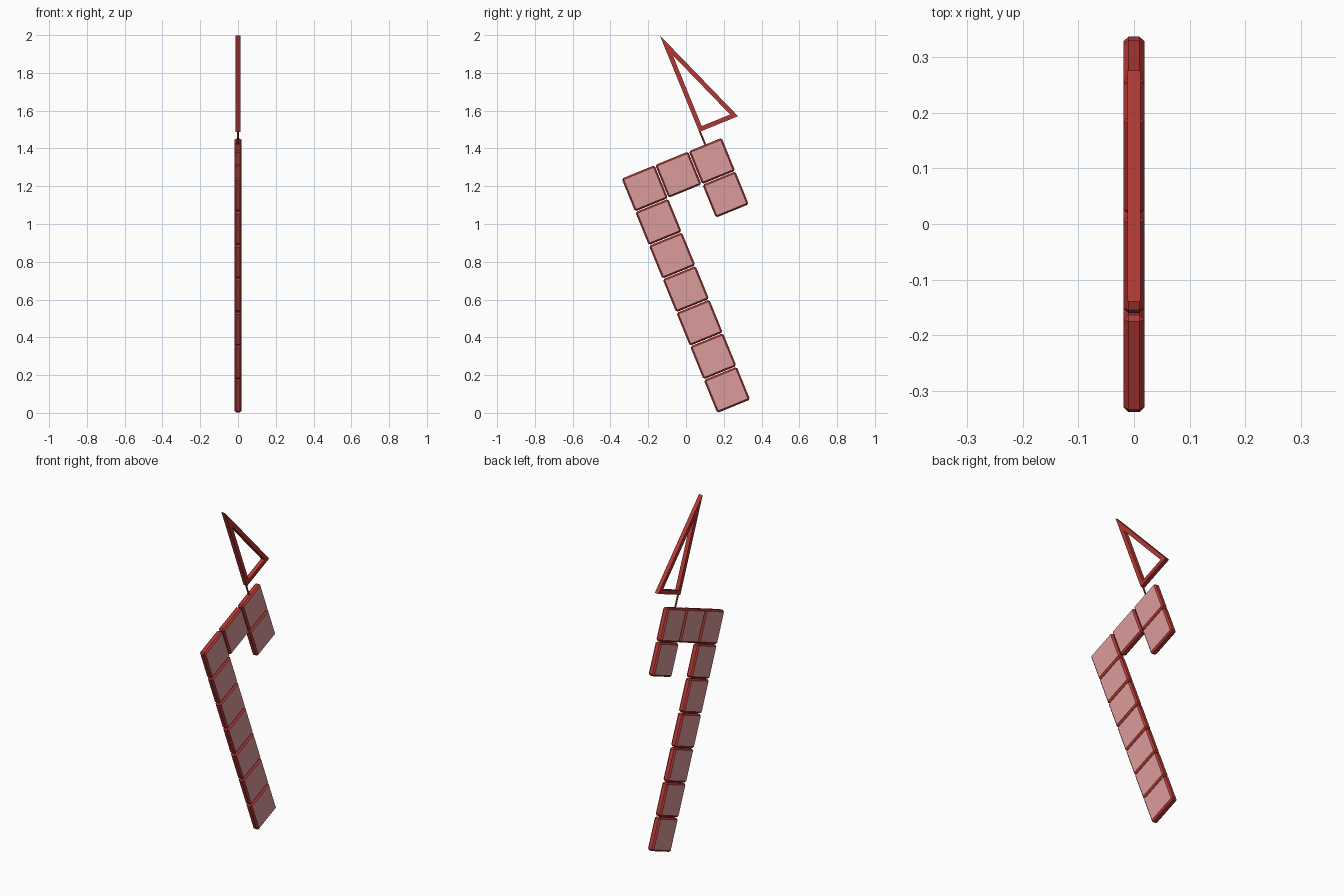
import bpy, bmesh, math
from mathutils import Vector, Matrix

if "Cube" in bpy.data.objects:
    bpy.data.objects.remove(bpy.data.objects["Cube"])

TILT = math.radians(22.2)
ROT = Matrix.Rotation(TILT, 4, 'X')
U = ROT @ Vector((0, 1, 0))   # across the tilted shape
V = ROT @ Vector((0, 0, 1))   # up the tilted shape
STEP = 0.192                  # tile spacing
HALF = 0.094                  # half tile width
THICK = 0.038
BEVEL = 0.009


def material(name, color):
    m = bpy.data.materials.new(name)
    m.diffuse_color = color
    m.use_nodes = True
    m.node_tree.nodes["Principled BSDF"].inputs["Base Color"].default_value = m.diffuse_color
    return m


red = material("red_frame", (0.45, 0.04, 0.035, 1))
pink = material("pale_red_panel", (0.72, 0.33, 0.33, 1))


def add(name, bm, loc, mats):
    bmesh.ops.recalc_face_normals(bm, faces=bm.faces[:])
    me = bpy.data.meshes.new(name)
    bm.to_mesh(me)
    bm.free()
    for m in mats:
        me.materials.append(m)
    ob = bpy.data.objects.new(name, me)
    ob.matrix_world = Matrix.Translation(loc) @ ROT
    bpy.context.collection.objects.link(ob)
    return ob


def tile(name, loc):
    bm = bmesh.new()
    bmesh.ops.create_cube(bm, size=1)
    bmesh.ops.scale(bm, vec=(THICK, 2 * HALF, 2 * HALF), verts=bm.verts[:])
    bmesh.ops.bevel(bm, geom=bm.edges[:], offset=BEVEL, segments=1,
                    profile=0.5, affect='EDGES')
    bm.normal_update()
    for f in bm.faces:
        f.material_index = 1 if abs(f.normal.x) > 0.95 else 0
    return add(name, bm, loc, [red, pink])


# Tiles on a tilted grid: long column, three-tile top row, short drop
start = Vector((0, 0.217, 0.122))
cells = [(0, r) for r in range(7)] + [(1, 6), (2, 6), (2, 5)]
for i, (c, r) in enumerate(cells):
    tile(f"tile_{i + 1}", start + U * (c * STEP) + V * (r * STEP))

# Thin stem joining the top row to the triangle
stem_base = start + U * (2 * STEP) + V * (6 * STEP + HALF)
bm = bmesh.new()
bmesh.ops.create_cone(bm, cap_ends=True, segments=8, radius1=0.005,
                      radius2=0.005, depth=0.09)
add("stem", bm, stem_base + V * 0.035, [red])

# Right-angled triangle outline with a square section
a, b, w, d = 0.222, 0.553, 0.024, 0.012
hyp = math.hypot(a, b)
outer = [(0, 0), (a, 0), (0, b)]
inner = [(w, w), (a * (1 - w / b) - w * hyp / b, w),
         (w, b * (1 - w / a) - w * hyp / a)]
bm = bmesh.new()
rings = [[bm.verts.new((x, y, z)) for y, z in pts]
         for pts, x in ((outer, d), (inner, d), (inner, -d), (outer, -d))]
for k in range(4):
    p, q = rings[k], rings[(k + 1) % 4]
    for i in range(3):
        j = (i + 1) % 3
        bm.faces.new((p[i], p[j], q[j], q[i]))
add("triangle_frame", bm, Vector((0, 0.070, 1.487)), [red])
